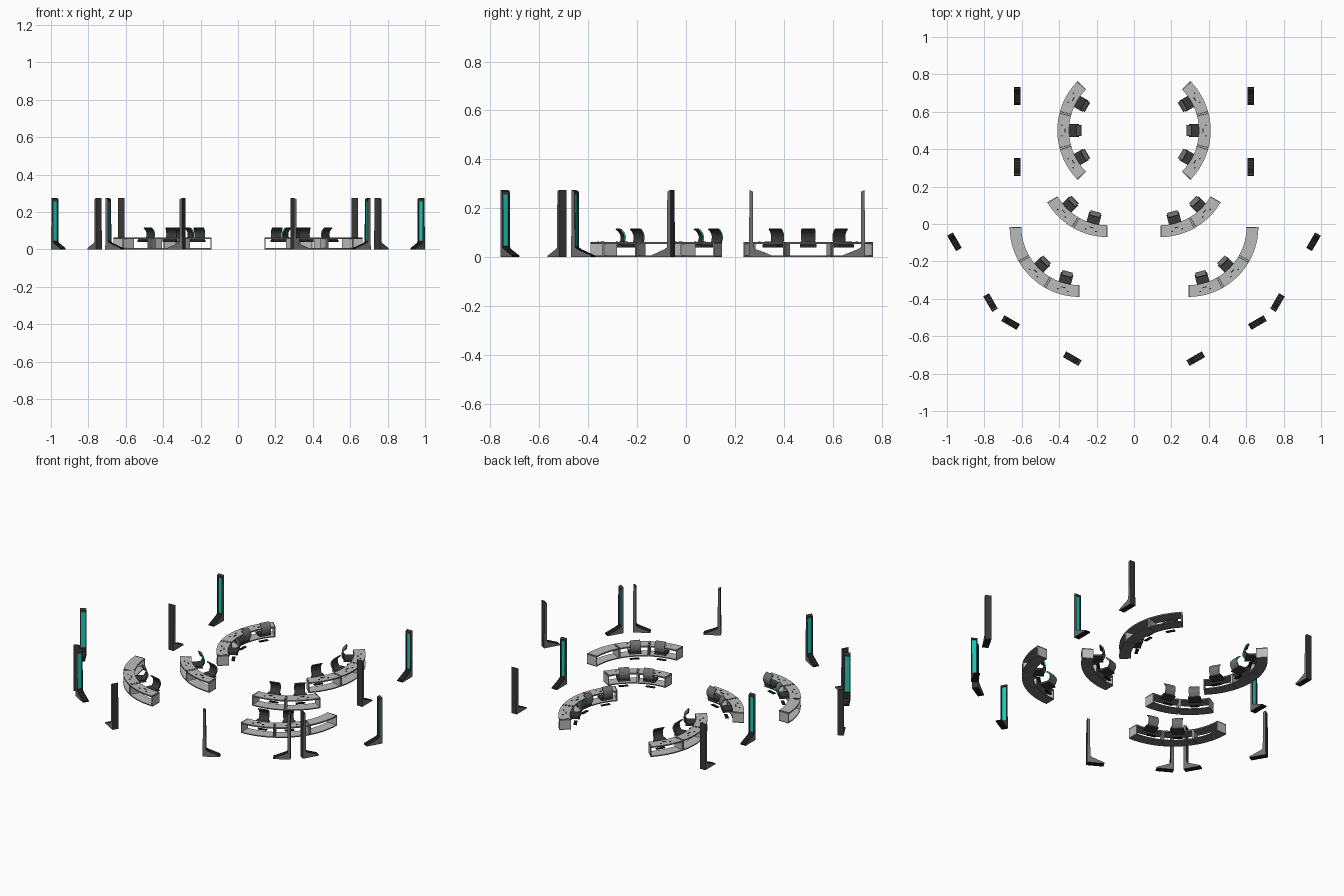
import bpy, bmesh, math
from mathutils import Matrix, Vector

if "Cube" in bpy.data.objects:
    bpy.data.objects.remove(bpy.data.objects["Cube"])


def mat(name, r, g, b):
    m = bpy.data.materials.new(name)
    m.diffuse_color = (r, g, b, 1)
    m.use_nodes = True
    m.node_tree.nodes["Principled BSDF"].inputs["Base Color"].default_value = m.diffuse_color
    return m


DESK = mat("desk grey", 0.5, 0.5, 0.5)
DARK = mat("charcoal", 0.04, 0.04, 0.04)
BLACK = mat("black", 0.01, 0.01, 0.01)
MID = mat("mid grey", 0.16, 0.16, 0.16)
TEAL = mat("teal", 0.01, 0.6, 0.48)


def prism(name, outline, lo, hi, M, mats, rule=None, upright=False):
    """Extrude a flat outline; upright=True means an x-z outline pushed along y."""
    bm = bmesh.new()
    put = (lambda a, b, t: Vector((a, t, b))) if upright else (lambda a, b, t: Vector((a, b, t)))
    low = [bm.verts.new(put(a, b, lo)) for a, b in outline]
    top = [bm.verts.new(put(a, b, hi)) for a, b in outline]
    bm.faces.new(low)
    bm.faces.new(top)
    n = len(outline)
    for i in range(n):
        j = (i + 1) % n
        bm.faces.new((low[i], low[j], top[j], top[i]))
    bmesh.ops.recalc_face_normals(bm, faces=bm.faces)
    if rule:
        for f in bm.faces:
            f.material_index = rule(f.normal, f.calc_center_median())
    bm.transform(M)
    bmesh.ops.recalc_face_normals(bm, faces=bm.faces)
    me = bpy.data.meshes.new(name)
    bm.to_mesh(me)
    bm.free()
    for m in mats:
        me.materials.append(m)
    ob = bpy.data.objects.new(name, me)
    bpy.context.collection.objects.link(ob)
    return ob


def rect(x0, x1, y0, y1):
    return [(x0, y0), (x1, y0), (x1, y1), (x0, y1)]


def sector(r0, r1, a0, a1, n=6):
    angs = [math.radians(a0 + (a1 - a0) * i / n) for i in range(n + 1)]
    return ([(r1 * math.cos(a), r1 * math.sin(a)) for a in angs]
            + [(r0 * math.cos(a), r0 * math.sin(a)) for a in reversed(angs)])


def strip(points, t):
    """Closed outline of a curved sheet of thickness t along points."""
    pts = [Vector(p) for p in points]
    off = []
    for i, p in enumerate(pts):
        d = (pts[min(i + 1, len(pts) - 1)] - pts[max(i - 1, 0)]).normalized()
        off.append(p + Vector((-d.y, d.x)) * t)
    return [tuple(p) for p in pts] + [tuple(p) for p in reversed(off)]


R0, R1, H = 0.312, 0.375, 0.062


def desk_segment(M):
    # open curved tube: top plate, floor plate and two end panels
    prism("desk_top", sector(R0, R1, -14.8, 14.8), H - 0.008, H, M, [DESK, MID],
          lambda n, c: 0 if n.z > 0.5 else 1)
    prism("desk_floor", sector(R0, R1, -14.8, 14.8), 0, 0.006, M, [DESK, MID],
          lambda n, c: 0 if n.z > 0.5 else 1)
    for a in (-14.8, 13.9):
        prism("desk_end_panel", sector(R0, R1, a, a + 0.9, 1), 0.006, H - 0.008, M, [DESK])
    for a in (-14.2, 13.8):
        prism("desk_joint_line", sector(R0, R1, a, a + 0.4, 1), H, H + 0.0008, M, [DARK])


def seat_place(M):
    # small controls on the desk top
    for x, y, w, l in ((0.335, 0.0, 0.005, 0.022), (0.350, 0.028, 0.006, 0.008),
                       (0.350, -0.028, 0.006, 0.008)):
        prism("desk_control", rect(x - w / 2, x + w / 2, y - l / 2, y + l / 2),
              H, H + 0.002, M, [BLACK])
    # chair: seat cushion, curved back, teal edge trim and foot plate
    seat = [(0.314, 0.040), (0.317, 0.049), (0.308, 0.054), (0.264, 0.052), (0.258, 0.040)]
    prism("chair_seat", seat, -0.034, 0.034, M, [DARK], upright=True)
    back = [(0.270, 0.044), (0.257, 0.052), (0.248, 0.068), (0.247, 0.085),
            (0.252, 0.100), (0.262, 0.112), (0.272, 0.118)]
    prism("chair_back", strip(back, -0.007), -0.028, 0.028, M, [DARK, MID],
          lambda n, c: 1 if n.x < -0.3 and c.z < 0.115 else 0, upright=True)
    for y in (-0.029, 0.028):
        prism("chair_trim", strip(back[2:-1], -0.006), y, y + 0.001, M, [TEAL], upright=True)
    prism("chair_foot", rect(0.275, 0.293, -0.026, 0.026), 0, 0.003, M, [BLACK])


def kiosk(M):
    # tall display with a sloped foot; the recessed screen looks along the foot
    w, e = 0.0175, 0.0125
    sides = lambda n, c: 1 if abs(n.y) > 0.5 else 0
    prism("display_back", [(0, 0), (0.010, 0), (0.010, 0.271), (0.002, 0.275)], -w, w, M,
          [DARK, MID], sides, upright=True)
    frame = [(0.010, 0), (0.018, 0), (0.016, 0.268), (0.010, 0.271)]
    for lo, hi in ((-w, -e), (e, w)):
        prism("display_side_frame", frame, lo, hi, M, [DARK, MID],
              lambda n, c: 1 if abs(n.y) > 0.5 and n.y * lo > 0 else 0, upright=True)
    prism("display_top_frame", [(0.010, 0.257), (0.0163, 0.257), (0.016, 0.268), (0.010, 0.271)],
          -e, e, M, [DARK], upright=True)
    prism("display_screen", rect(0.010, 0.0112, 0.045, 0.257), -e, e, M, [TEAL], upright=True)
    prism("display_foot", [(0.010, 0), (0.095, 0), (0.095, 0.006), (0.030, 0.032), (0.010, 0.045)],
          -w, w, M, [BLACK, MID], sides, upright=True)
    for i in range(3):
        x = 0.045 + 0.015 * i
        z = 0.032 - (x - 0.030) * 0.4
        prism("foot_groove", [(x, z - 0.003), (x + 0.005, z - 0.005), (x + 0.005, z - 0.001),
                              (x, z + 0.001)], -0.012, 0.012, M, [DARK], upright=True)


# arc centre x, y, segment angles, angles with a chair
DESKS = [((0.035, 0.50), (-30, 0, 30), (-30, 0, 30)),
         ((0.14, 0.305), (-75, -45), (-75, -45)),
         ((0.29, -0.015), (-75, -45, -15), (-75, -45))]
# centre x, y, direction of the foot
KIOSKS = [(0.623, 0.305, 90), (0.623, 0.685, -90), (0.96, -0.095, 240),
          (0.767, -0.42, 60), (0.66, -0.527, 210), (0.33, -0.72, 30)]

for side in (1, -1):
    S = Matrix.Diagonal((side, 1, 1, 1))
    for (cx, cy), segs, seats in DESKS:
        for a in segs:
            M = S @ Matrix.Translation((cx, cy, 0)) @ Matrix.Rotation(math.radians(a), 4, 'Z')
            desk_segment(M)
            if a in seats:
                seat_place(M)
    for x, y, a in KIOSKS:
        kiosk(S @ Matrix.Translation((x, y, 0)) @ Matrix.Rotation(math.radians(a), 4, 'Z')
              @ Matrix.Translation((-0.0475, 0, 0)))
